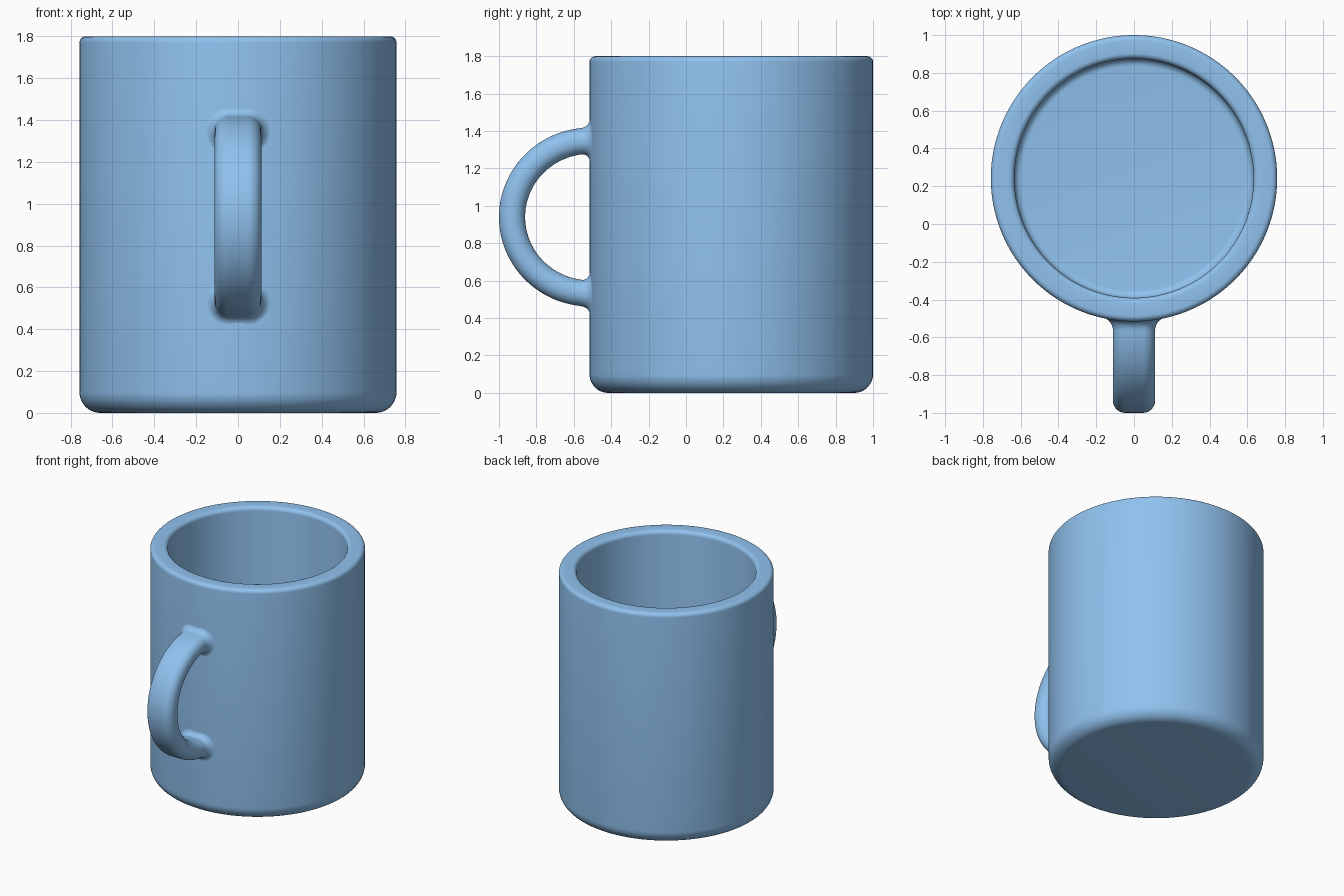
import bpy, bmesh, math

if "Cube" in bpy.data.objects:
    bpy.data.objects.remove(bpy.data.objects["Cube"])

CY, R, RI, H, FLOOR = 0.242, 0.758, 0.633, 1.8, 0.12   # mug centre y, radii, height, floor

blue = bpy.data.materials.new("blue_glaze")
blue.diffuse_color = (0.28, 0.54, 0.86, 1)
blue.use_nodes = True
blue.node_tree.nodes["Principled BSDF"].inputs["Base Color"].default_value = blue.diffuse_color


def arc(cx, cz, r, a0, a1, n):
    return [(cx + r * math.cos(math.radians(a0 + (a1 - a0) * i / n)),
             cz + r * math.sin(math.radians(a0 + (a1 - a0) * i / n))) for i in range(n + 1)]


def finish(name, bm):
    bmesh.ops.recalc_face_normals(bm, faces=bm.faces)
    mesh = bpy.data.meshes.new(name)
    bm.to_mesh(mesh)
    bm.free()
    mesh.materials.append(blue)
    obj = bpy.data.objects.new(name, mesh)
    bpy.context.collection.objects.link(obj)
    bpy.ops.object.select_all(action='DESELECT')
    obj.select_set(True)
    bpy.context.view_layer.objects.active = obj
    bpy.ops.object.shade_smooth_by_angle(angle=math.radians(40))


def bridge(bm, a, b):
    n = len(a)
    for i in range(n):
        bm.faces.new((a[i], a[(i + 1) % n], b[(i + 1) % n], b[i]))


# Body: lathed wall with rounded base, rim and inner floor
profile = (arc(R - 0.1, 0.1, 0.1, -90, 0, 10)
           + arc(R - 0.03, H - 0.03, 0.03, 0, 90, 6)
           + arc(RI + 0.03, H - 0.03, 0.03, 90, 180, 6)
           + arc(RI - 0.04, FLOOR + 0.04, 0.04, 0, -90, 6))
bm = bmesh.new()
N = 192
rings = [[bm.verts.new((r * math.cos(2 * math.pi * i / N),
                        CY + r * math.sin(2 * math.pi * i / N), z)) for i in range(N)]
         for r, z in profile]
for a, b in zip(rings, rings[1:]):
    bridge(bm, a, b)
bm.faces.new(rings[0])
bm.faces.new(rings[-1])
finish("mug_body", bm)

# Handle: rounded section swept along a half ellipse, blending into the curved wall
WALL, FILLET = CY - R, 0.045
HW, HT, CR = 0.112, 0.07, 0.066       # half width, half thickness, corner radius
CENTRE_Y, CENTRE_Z, RY, RZ = -0.513, 0.94, 0.417, 0.408


def section(grow):
    pts = []
    for sx, st, a in ((1, 1, 0), (-1, 1, 90), (-1, -1, 180), (1, -1, 270)):
        pts += arc(sx * (HW - CR), st * (HT - CR), CR + grow, a, a + 90, 8)
    return pts


# Upper end of the path: wall fillet in even angle steps, then the lower end mirrored
ends = []
for i in range(13):
    phi = math.radians(90 - 7.5 * i)
    d = FILLET * (1 - math.sin(phi))
    a = math.degrees(math.acos((WALL - d - CENTRE_Y) / RY))
    ends.append((a, FILLET * (1 - math.cos(phi)), 1 - d / FILLET))
a0 = ends[-1][0]
loop = [(a0 + (360 - 2 * a0) * i / 56, 0, 0) for i in range(1, 56)]
path = ends + loop + [(360 - a, g, s) for a, g, s in reversed(ends)]

bm = bmesh.new()
rings = []
for a, grow, blend in path:
    c, s = math.cos(math.radians(a)), math.sin(math.radians(a))
    k = math.hypot(c / RY, s / RZ)
    ny, nz = c / RY / k * (1 - blend), s / RZ / k
    ring = []
    for x, t in section(grow):
        bend = CY - math.sqrt(R * R - x * x) - WALL + 0.0005   # follow the round wall
        ring.append(bm.verts.new((x, CENTRE_Y + RY * c + t * ny + blend * bend,
                                  CENTRE_Z + RZ * s + t * nz)))
    rings.append(ring)
for a, b in zip(rings, rings[1:]):
    bridge(bm, a, b)
# Ends stay open: they are sealed against the wall
finish("mug_handle", bm)
